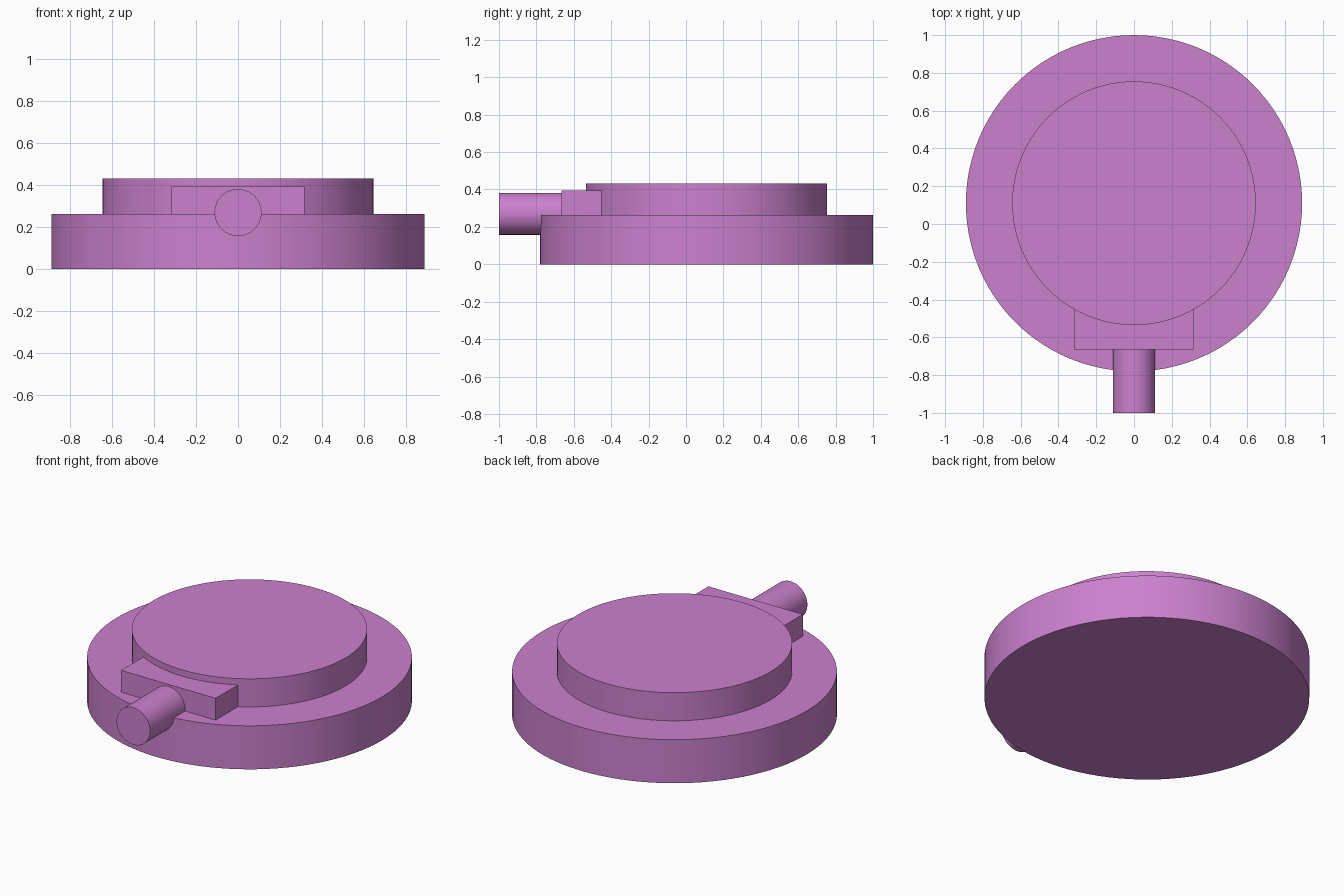
import bpy, math

if "Cube" in bpy.data.objects:
    bpy.data.objects.remove(bpy.data.objects["Cube"])

mat = bpy.data.materials.new("orchid")
mat.diffuse_color = (0.60, 0.22, 0.62, 1)
mat.use_nodes = True
mat.node_tree.nodes["Principled BSDF"].inputs["Base Color"].default_value = mat.diffuse_color

DISC_Y = 0.11  # shared centre of both discs


def finish(name):
    ob = bpy.context.object
    ob.name = name
    ob.data.materials.append(mat)
    return ob


def cylinder(name, radius, depth, loc, rot=(0, 0, 0), sides=96):
    bpy.ops.mesh.primitive_cylinder_add(vertices=sides, radius=radius, depth=depth,
                                        location=loc, rotation=rot)
    bpy.ops.object.shade_smooth_by_angle(angle=math.radians(30))
    return finish(name)


def disc(name, radius, z0, z1):
    return cylinder(name, radius, z1 - z0, (0, DISC_Y, (z0 + z1) / 2))


# Wide base and the raised disc on top of it
disc("base_disc", 0.89, 0, 0.263)
disc("upper_disc", 0.645, 0.263, 0.433)

# Flat block on the front of the base, running into the upper disc
y0, y1, z0, z1 = -0.665, -0.44, 0.263, 0.395
bpy.ops.mesh.primitive_cube_add(size=1, location=(0, (y0 + y1) / 2, (z0 + z1) / 2))
block = finish("connector_block")
block.scale = (0.632, y1 - y0, z1 - z0)
bpy.ops.object.transform_apply(location=False, rotation=False, scale=True)

# Round stub pointing forward from the block
cylinder("front_stub", 0.112, 0.37, (0, -0.815, 0.27), (math.pi / 2, 0, 0), 64)
